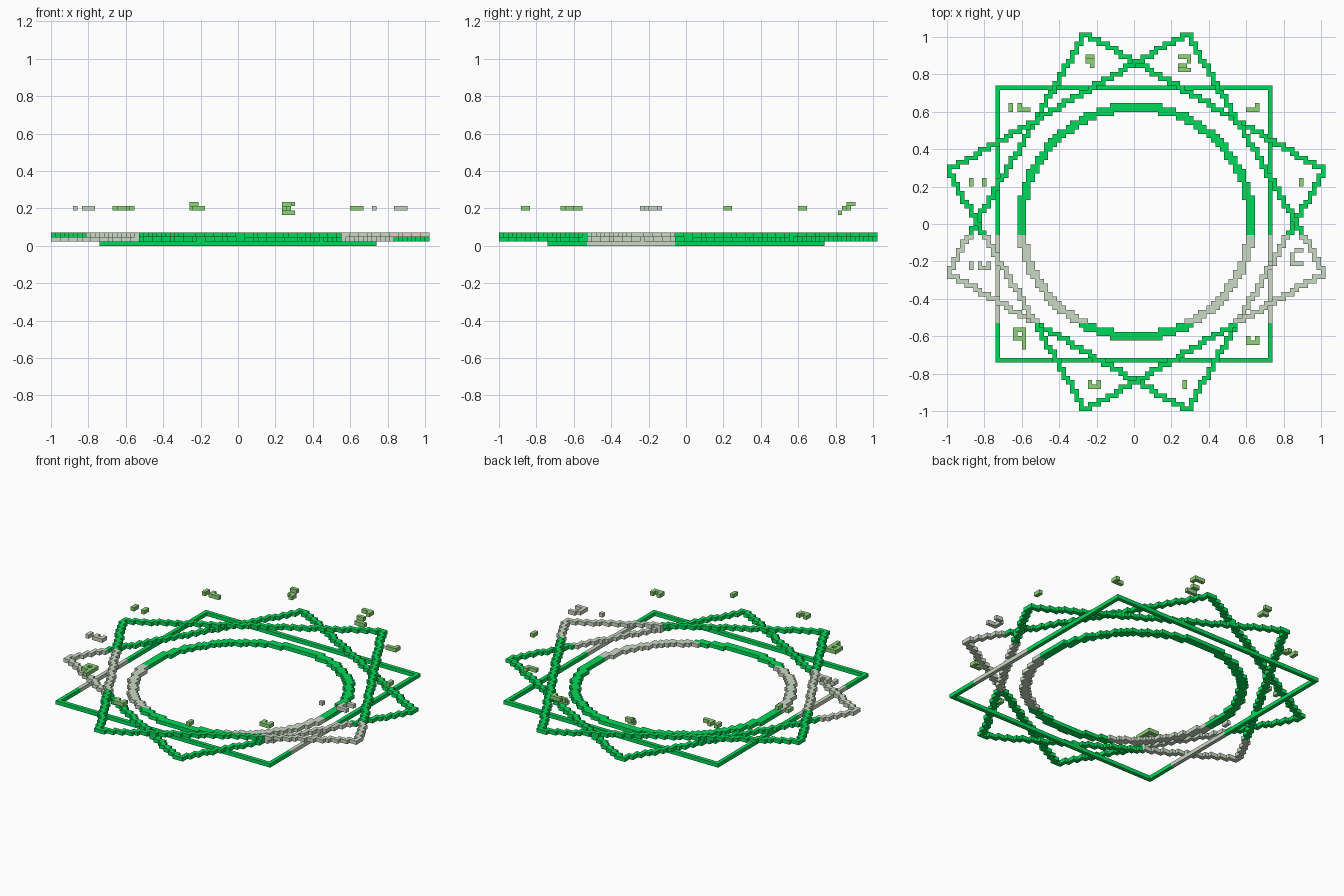
import bpy
import bmesh
import math
from mathutils import Vector

cube = bpy.data.objects.get("Cube")
if cube:
    bpy.data.objects.remove(cube, do_unlink=True)

V = 2 / 85  # block size


def material(name, rgb):
    m = bpy.data.materials.new(name)
    m.use_nodes = True
    m.diffuse_color = (*rgb, 1)
    m.node_tree.nodes["Principled BSDF"].inputs["Base Color"].default_value = (*rgb, 1)
    return m


GREEN = material("bright green", (0.0, 0.7, 0.1))
PALE = material("pale green", (0.27, 0.66, 0.19))
GREY = material("stone grey", (0.6, 0.7, 0.56))

DIRECTIONS = [Vector(d) for d in
              ((1, 0, 0), (-1, 0, 0), (0, 1, 0), (0, -1, 0), (0, 0, 1), (0, 0, -1))]


def blocks(name, cells, main):
    """Build the outer skin of a set of grid blocks; one band of depth is grey."""
    cells = set(cells)
    bm = bmesh.new()
    for cell in cells:
        centre = Vector(cell) + Vector((0, 0, 0.5))
        for d in DIRECTIONS:
            if tuple(a + b for a, b in zip(cell, d)) in cells:
                continue
            u = Vector((d.y, d.z, d.x))
            w = d.cross(u)
            corners = [centre + (d + u * a + w * b) / 2
                       for a, b in ((-1, -1), (1, -1), (1, 1), (-1, 1))]
            face = bm.faces.new([bm.verts.new(c * V) for c in corners])
            face.material_index = 1 if -22 <= cell[1] <= -3 else 0
    bmesh.ops.remove_doubles(bm, verts=bm.verts, dist=V / 100)
    mesh = bpy.data.meshes.new(name)
    bm.to_mesh(mesh)
    bm.free()
    mesh.materials.append(main)
    mesh.materials.append(GREY)
    obj = bpy.data.objects.new(name, mesh)
    bpy.context.collection.objects.link(obj)
    return obj


def line(a, b, z):
    """Stepped line of blocks joined face to face, filled on the outer side."""
    steps = max(abs(b[0] - a[0]), abs(b[1] - a[1]))
    cells = [(*a, z)]
    for t in range(1, steps + 1):
        x, y = (round(p + (q - p) * t / steps) for p, q in zip(a, b))
        old_x, old_y, _ = cells[-1]
        if x != old_x and y != old_y:
            fill = max((x, old_y), (old_x, y), key=lambda c: math.hypot(*c))
            cells.append((*fill, z))
        cells.append((x, y, z))
    return cells


# Three stacked square outlines, each at its own turn
for z, (name, turn) in enumerate((("lower_square", 45), ("middle_square", 15),
                                  ("upper_square", 75))):
    radius = 31 * math.sqrt(2)
    angles = [math.radians(turn + 90 * k) for k in range(4)]
    pts = [(round(radius * math.cos(a) + 0.18), round(radius * math.sin(a) + 0.18))
           for a in angles]
    cells = []
    for k in range(4):
        cells += line(pts[k], pts[(k + 1) % 4], z)
    blocks(name, cells, GREEN)

# Inner ring, half a block off centre
blocks("inner_ring",
       [(x, y, 0) for x in range(-28, 30) for y in range(-28, 30)
        if 25 <= math.hypot(x - 0.5, y - 0.5) < 27.1], GREEN)

# Floating markers: column, top row, level, then a small pattern of blocks
MARKERS = {
    "back_left_hook_top": (-10.5, 38, 9, ("##",)),
    "back_left_hook": (-10.5, 37, 8, ("##", ".#")),
    "back_right_zigzag_top": (10.5, 38, 9, ("###", "..#")),
    "back_right_zigzag_middle": (10.5, 36, 8, ("##",)),
    "back_right_zigzag_bottom": (10.5, 35, 7, ("###",)),
    "left_rear_corner": (-28, 27, 8, ("#.#..", "#.###")),
    "right_rear_corner": (26, 27, 8, ("..#", "###")),
    "left_side_pair": (-37, 10, 8, ("#..#", "#..#")),
    "right_side_bar": (38, 10, 8, ("#", "#")),
    "left_front_pair": (-37, -9, 8, ("#.#.#", "#.###")),
    "right_front_hook": (31, -6, 8, ("......##", ".....#..", ".....#..", "#....###")),
    "front_left_loop": (-27, -24, 8, ("###", "#.#", "###", "..#", "..#")),
    "front_right_cup": (26, -26, 8, ("#.#", "###")),
    "front_cup": (-10, -36, 8, ("#.#", "###")),
    "front_bar": (11.5, -36, 8, ("#", "#")),
}
for name, (x, y, z, rows) in MARKERS.items():
    blocks("marker_" + name,
           [(x + c, y - r, z) for r, row in enumerate(rows)
            for c, mark in enumerate(row) if mark == "#"], PALE)
